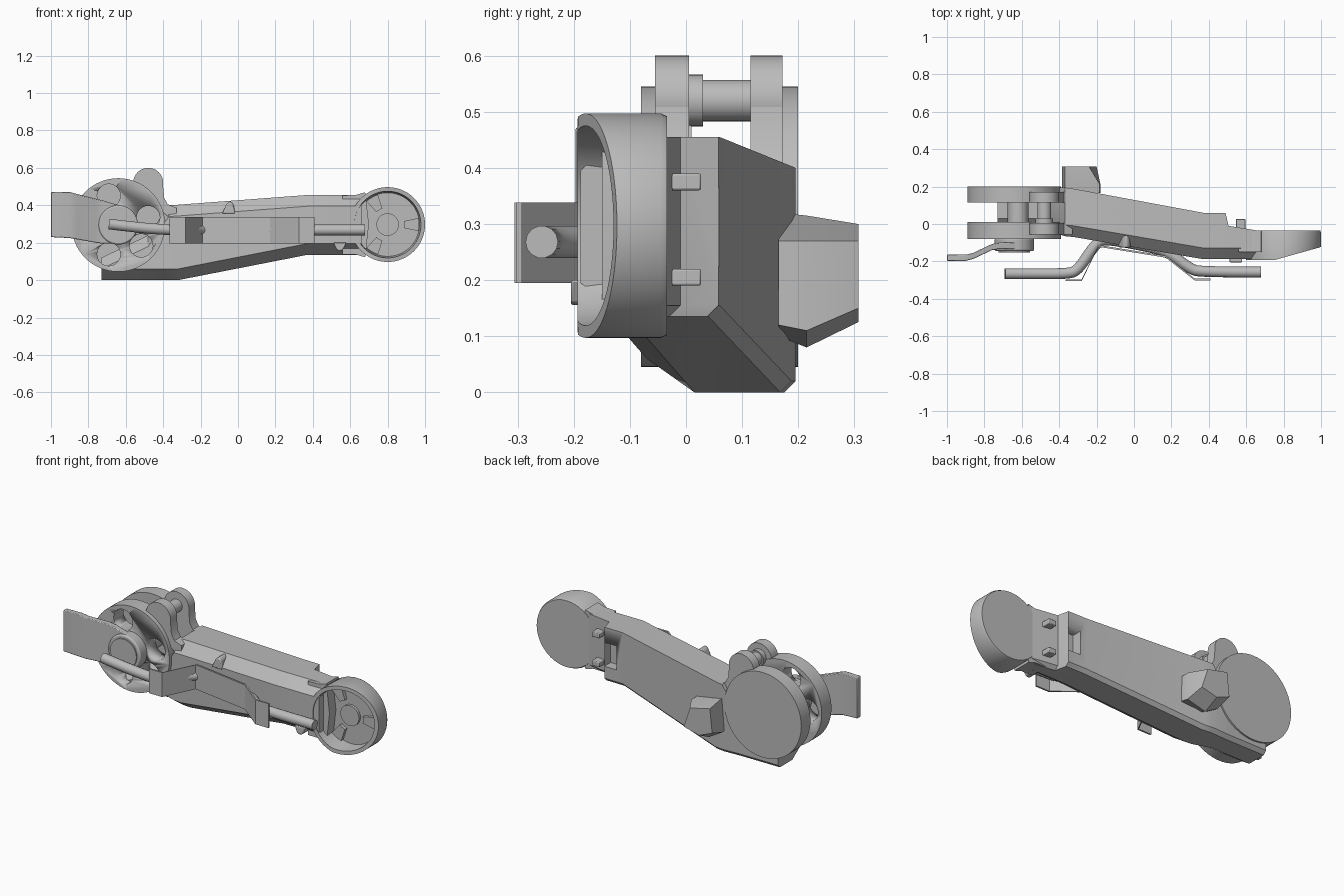
import bpy, bmesh
from math import sin, cos, pi, radians

if "Cube" in bpy.data.objects:
    bpy.data.objects.remove(bpy.data.objects["Cube"])

grey = bpy.data.materials.new("plain grey")
grey.use_nodes = True
colour = (0.5, 0.5, 0.5, 1)
grey.diffuse_color = colour
grey.node_tree.nodes["Principled BSDF"].inputs["Base Color"].default_value = colour


def finish(ob):
    """Give the part its colour and smooth shading with sharp edges."""
    ob.data.materials.append(grey)
    bpy.ops.object.select_all(action="DESELECT")
    ob.select_set(True)
    bpy.context.view_layer.objects.active = ob
    bpy.ops.object.shade_smooth_by_angle(angle=radians(28))
    return ob


def loft(name, rings, bevel=0):
    """Skin matching rings of points and cap both ends."""
    bm = bmesh.new()
    loops = [[bm.verts.new(p) for p in ring] for ring in rings]
    n = len(loops[0])
    for a, b in zip(loops, loops[1:]):
        for i in range(n):
            j = (i + 1) % n
            bm.faces.new((a[i], a[j], b[j], b[i]))
    bm.faces.new(loops[0])
    bm.faces.new(loops[-1])
    bmesh.ops.recalc_face_normals(bm, faces=bm.faces)
    mesh = bpy.data.meshes.new(name)
    bm.to_mesh(mesh)
    bm.free()
    ob = bpy.data.objects.new(name, mesh)
    bpy.context.collection.objects.link(ob)
    if bevel:
        mod = ob.modifiers.new("soft edge", "BEVEL")
        mod.width, mod.segments = bevel, 2
        mod.limit_method = "ANGLE"
    return finish(ob)


def circle(x, z, r, n=64):
    return [(x + r * cos(2 * pi * i / n), z + r * sin(2 * pi * i / n)) for i in range(n)]


def prism(name, outline, y0, y1, bevel=0):
    return loft(name, [[(x, y, z) for x, z in outline] for y in (y0, y1)], bevel)


def box(name, x0, x1, y0, y1, z0, z1, bevel=0):
    return prism(name, [(x0, z0), (x1, z0), (x1, z1), (x0, z1)], y0, y1, bevel)


def ribbon(name, path, thick, bevel=0):
    """Upright bent plate; each path point is x, y, low z, high z."""
    return loft(name, [[(x, y, a), (x, y + thick, a), (x, y + thick, b), (x, y, b)]
                       for x, y, a, b in path], bevel)


def cut(ob, cutters):
    for c in cutters:
        mod = ob.modifiers.new("cut", "BOOLEAN")
        mod.operation, mod.solver, mod.object = "DIFFERENCE", "EXACT", c
        c.hide_render = True
        c.hide_set(True)
        c.display_type = "WIRE"


# Tapered arm body with chamfered front edges
def section(x, front, back, low, high):
    return [(x, front, low + 0.06), (x, front + 0.085, low), (x, back - 0.02, low),
            (x, back, low + 0.02), (x, back, high), (x, front + 0.06, high),
            (x, front, high - 0.06)]


arm = loft("arm_body", [section(*s) for s in (
    (-0.73, -0.03, 0.19, 0.0, 0.12), (-0.48, -0.03, 0.19, 0.0, 0.24),
    (-0.37, -0.065, 0.195, 0.0, 0.40), (-0.32, -0.07, 0.188, 0.0, 0.403),
    (0.37, -0.188, 0.06, 0.135, 0.455), (0.49, -0.188, 0.058, 0.135, 0.455),
    (0.505, -0.188, -0.01, 0.135, 0.455), (0.66, -0.188, -0.035, 0.135, 0.455))])
cut(arm, [box("pocket_cutter", 0.41, 0.49, 0.0, 0.2, 0.225, 0.365)])

# Pivot plates at the fork end
px, pz = -0.64, 0.295
ear_x, ear_z = -0.48, 0.52
front_plate = prism("front_pivot_plate", circle(px, pz, 0.25), -0.08, 0.01)
hole_cutters = []
for angle in (14, 108, 180, 252, 318):
    a = radians(angle)
    hole = circle(px + 0.165 * cos(a), pz + 0.165 * sin(a), 0.062, 32)
    hole_cutters.append(prism("hole_cutter", hole, -0.2, 0.06))
cut(front_plate, hole_cutters)
prism("rear_pivot_plate", circle(px, pz, 0.25), 0.115, 0.2)

# Ears that carry the cross pin
neck = [(-0.555, 0.535), (-0.5, 0.45), (-0.42, 0.38), (-0.33, 0.3),
        (-0.33, 0.387), (-0.375, 0.405), (-0.395, 0.44), (-0.402, 0.52)]
for side, y0, y1 in (("front", -0.055, 0.005), ("rear", 0.115, 0.172)):
    prism(side + "_ear", circle(ear_x, ear_z, 0.08), y0, y1)
    prism(side + "_ear_neck", neck, y0, y1)
prism("cross_pin", circle(ear_x, ear_z, 0.037, 32), 0, 0.12)
prism("pin_collar", circle(ear_x, ear_z, 0.046, 32), 0, 0.03)

# Central pivot between the plates
prism("pivot_hub", circle(px + 0.02, pz, 0.055, 32), 0, 0.12)
prism("pivot_cap", circle(px, pz, 0.105), -0.145, -0.075, 0.008)
prism("pivot_cap_face", circle(px, pz, 0.085), -0.152, -0.14)

# Cranked lever
ribbon("lever", [(-1, -0.197, 0.23, 0.47), (-0.9, -0.197, 0.225, 0.472),
                 (-0.86, -0.187, 0.218, 0.46), (-0.76, -0.14, 0.2, 0.435),
                 (-0.72, -0.133, 0.195, 0.425), (-0.6, -0.133, 0.2, 0.39)], 0.033, 0.004)

# Open round cup with a slanted rim
cx, cz = 0.8, 0.297


def cup_ring(r, depth=None):
    return [(x, depth if depth is not None else max(-0.193, -0.193 + (x - 0.75) * 0.28), z)
            for x, z in circle(cx, cz, r, 80)]


loft("cup", [cup_ring(0.195, -0.034), cup_ring(0.2, -0.045), cup_ring(0.2),
             cup_ring(0.178), cup_ring(0.17, -0.09)])
prism("cup_hub", circle(cx, cz, 0.06, 40), -0.105, -0.08)
for angle in (0, 120, 240):
    arc = [radians(angle + k) for k in range(-12, 13, 4)]
    pad = [(cx + r * cos(a), cz + r * sin(a))
           for r, sweep in ((0.09, arc), (0.168, arc[::-1])) for a in sweep]
    prism("cup_pad", pad, -0.11, -0.08)

# Flared neck joining the arm to the cup
prism("cup_neck", [(0.56, 0.137), (0.63, 0.137), (0.68, 0.122), (0.7, 0.3),
                   (0.68, 0.47), (0.63, 0.455), (0.56, 0.453)], -0.15, -0.036)

# Locking tabs behind the cup neck
for z in (0.19, 0.36):
    box("locking_tab", 0.545, 0.595, -0.06, 0.027, z, z + 0.03, 0.004)

# Faceted block on the rear face
block = [(0.165, [(-0.385, 0.14), (-0.3, 0.1), (-0.18, 0.12), (-0.185, 0.27), (-0.37, 0.32)]),
         (0.215, [(-0.385, 0.13), (-0.3, 0.08), (-0.18, 0.11), (-0.185, 0.27), (-0.37, 0.315)]),
         (0.307, [(-0.385, 0.16), (-0.3, 0.125), (-0.2, 0.15), (-0.24, 0.27), (-0.37, 0.3)])]
loft("rear_block", [[(x, y, z) for x, z in ring] for y, ring in block])

# Cable running along the front
curve = bpy.data.curves.new("cable", "CURVE")
curve.dimensions = "3D"
curve.bevel_depth, curve.bevel_resolution = 0.029, 5
curve.use_fill_caps = True
path = [(-0.69, -0.266, 0.3), (-0.53, -0.266, 0.28), (-0.36, -0.266, 0.268),
        (-0.3, -0.25, 0.268), (-0.2, -0.095, 0.268), (-0.14, -0.08, 0.268),
        (0.1, -0.125, 0.268), (0.19, -0.155, 0.268), (0.3, -0.24, 0.268),
        (0.36, -0.257, 0.268), (0.68, -0.257, 0.268)]
spline = curve.splines.new("NURBS")
spline.points.add(len(path) - 1)
for point, co in zip(spline.points, path):
    point.co = (*co, 1)
spline.use_endpoint_u = True
spline.order_u = 3
cable = bpy.data.objects.new("cable", curve)
bpy.context.collection.objects.link(cable)
curve.materials.append(grey)

# Bent guard over the cable
ribbon("cable_guard", [(x, y, 0.195, 0.338) for x, y in (
    (-0.365, -0.306), (-0.28, -0.306), (-0.19, -0.122), (0.17, -0.18),
    (0.325, -0.302), (0.41, -0.302))], 0.01)

# Small stops on the arm
prism("upper_stop", [(-0.085, 0.355), (-0.015, 0.355), (-0.025, 0.41),
                     (-0.04, 0.422), (-0.06, 0.41)], -0.125, -0.05, 0.006)
prism("lower_stop", [(0.51, 0.2), (0.525, 0.165), (0.54, 0.155),
                     (0.56, 0.16), (0.58, 0.2)], -0.205, -0.15, 0.004)
